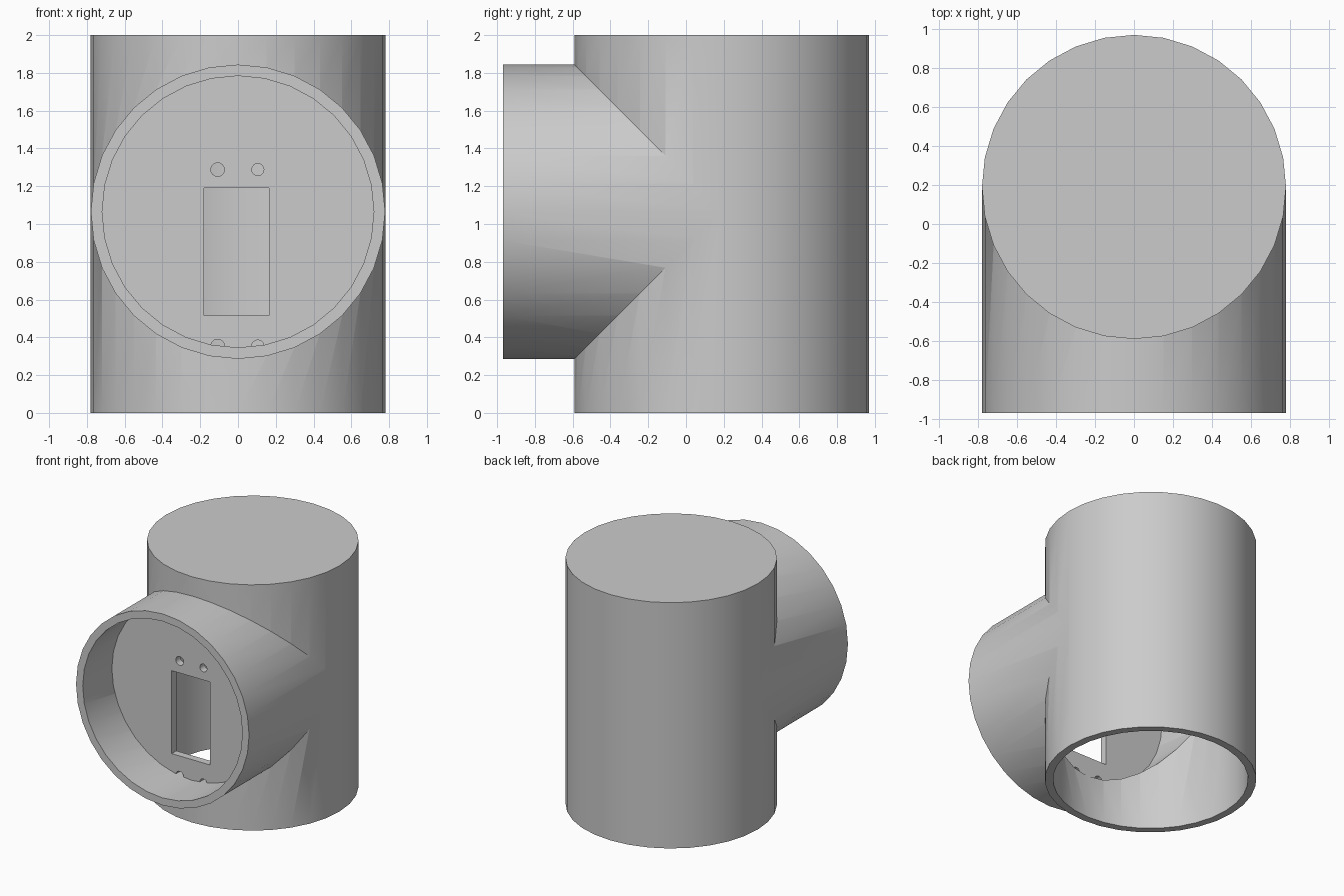
import bpy
import math

cube = bpy.data.objects.get("Cube")
if cube:
    bpy.data.objects.remove(cube, do_unlink=True)

# Overall sizes
OUTER, INNER = 0.78, 0.72
AXIS_Y = 0.19          # upright tube axis
BRANCH_Z = 1.065       # side branch axis
FRONT_Y = -0.97
SLACK = 0.001          # keeps the equal-sized tubes from being exactly tangent

grey = bpy.data.materials.new("plain_grey")
grey.use_nodes = True
grey.diffuse_color = (0.6, 0.6, 0.6, 1)
grey.node_tree.nodes["Principled BSDF"].inputs["Base Color"].default_value = (0.6, 0.6, 0.6, 1)


def finish(obj, name):
    obj.name = name
    obj.data.materials.clear()
    obj.data.materials.append(grey)
    return obj


def upright(name, radius, z0, z1):
    bpy.ops.mesh.primitive_cylinder_add(
        vertices=32, radius=radius, depth=z1 - z0, location=(0, AXIS_Y, (z0 + z1) / 2))
    return finish(bpy.context.object, name)


def lengthwise(name, radius, y0, y1, x=0, z=BRANCH_Z, sides=32):
    bpy.ops.mesh.primitive_cylinder_add(
        vertices=sides, radius=radius, depth=y1 - y0,
        location=(x, (y0 + y1) / 2, z), rotation=(math.pi / 2, 0, 0))
    return finish(bpy.context.object, name)


def combine(target, tool, operation):
    tool.hide_render = True
    mod = target.modifiers.new(operation.lower(), 'BOOLEAN')
    mod.operation = operation
    mod.solver = 'EXACT'
    mod.object = tool
    bpy.ops.object.select_all(action='DESELECT')
    bpy.context.view_layer.objects.active = target
    target.select_set(True)
    bpy.ops.object.modifier_apply(modifier=mod.name)
    bpy.data.objects.remove(tool, do_unlink=True)


def smooth(obj):
    bpy.ops.object.select_all(action='DESELECT')
    bpy.context.view_layer.objects.active = obj
    obj.select_set(True)
    bpy.ops.object.shade_smooth_by_angle(angle=math.radians(30))


# Tee housing: capped upright tube, open below, with an open front branch
housing = upright("tee_housing", OUTER, 0, 2)
combine(housing, lengthwise("branch", OUTER - SLACK, FRONT_Y, AXIS_Y), 'UNION')
combine(housing, upright("upright_bore", INNER, -0.1, 1.94), 'DIFFERENCE')
combine(housing, lengthwise("branch_bore", INNER - SLACK, FRONT_Y - 0.1, AXIS_Y), 'DIFFERENCE')
smooth(housing)

# Mounting plate set inside the branch, its rim sunk into the tube wall
plate = lengthwise("mounting_plate", 0.745, -0.595, -0.535)

# Rectangular window
bpy.ops.mesh.primitive_cube_add(size=1, location=(-0.0075, -0.565, 0.8525))
window = bpy.context.object
window.scale = (0.345, 0.3, 0.675)
combine(plate, finish(window, "window_cutter"), 'DIFFERENCE')

# Screw holes above the window and at the plate's lower edge
for x, radius in ((-0.108, 0.036), (0.105, 0.032)):
    for z in (1.288, 0.354):
        hole = lengthwise("hole_cutter", radius, -0.7, -0.4, x, z, 16)
        combine(plate, hole, 'DIFFERENCE')
smooth(plate)
